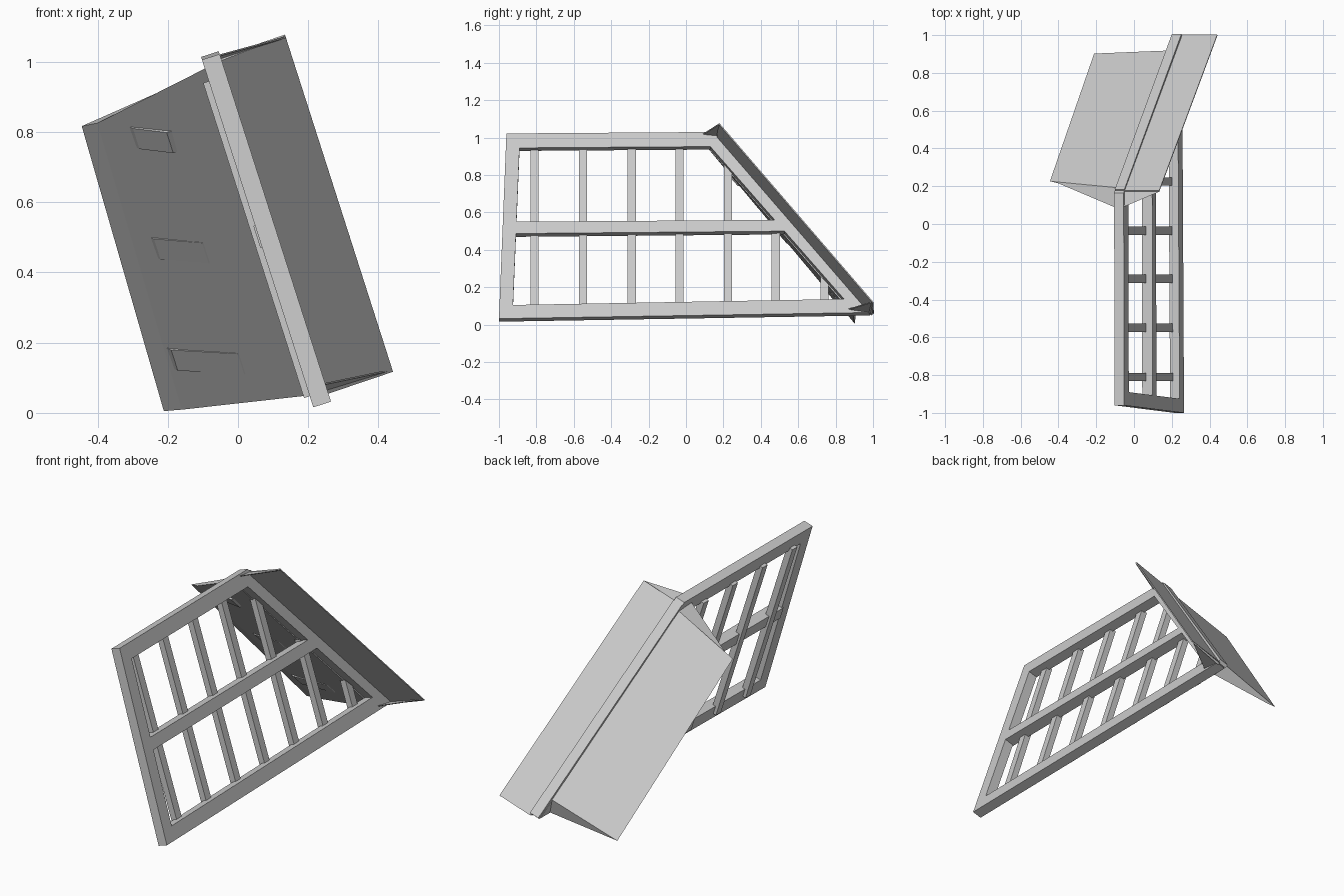
import bpy, bmesh
from mathutils import Vector as V

if "Cube" in bpy.data.objects:
    bpy.data.objects.remove(bpy.data.objects["Cube"])

# Axes of the leaning frame: N = across it, T = down the sloping edge, O = outward from that edge
N, O, T = V((.952, 0, .305)), V((-.195, .77, .61)), V((.235, .64, -.733))


def on_frame(y, z, n):
    return V(((n - .305 * z) / .952, y, z))


def on_slope(n, o, t):
    return N * n + O * o + T * t


def loft(name, first, second):
    """Solid between two matching outlines."""
    bm = bmesh.new()
    a = [bm.verts.new(p) for p in first]
    b = [bm.verts.new(p) for p in second]
    k = len(a)
    bm.faces.new(a)
    bm.faces.new(b[::-1])
    for i in range(k):
        j = (i + 1) % k
        bm.faces.new((a[i], b[i], b[j], a[j]))
    bmesh.ops.recalc_face_normals(bm, faces=bm.faces)
    me = bpy.data.meshes.new(name)
    bm.to_mesh(me)
    bm.free()
    ob = bpy.data.objects.new(name, me)
    bpy.context.collection.objects.link(ob)
    return ob


def frame_part(name, yz, n0, n1):
    """Outline is given on the outer face, then sunk to the back face."""
    f = [on_frame(y, z, n1) for y, z in yz]
    return loft(name, f, [p - N * (n1 - n0) for p in f])


# Mitred outer frame
outer = [(-1, .032), (-.96, 1.022), (.165, 1.03), (.985, .065)]
inner = [(-.925, .105), (-.89, .945), (.13, .952), (.845, .137)]
for i, name in enumerate(("front_post", "top_rail", "sloping_rail", "bottom_rail")):
    j = (i + 1) % 4
    frame_part(name, [outer[i], outer[j], inner[j], inner[i]], .209, .262)

# Raised cap along the sloping rail
cap = [on_slope(n, o, -.64) for n, o in ((.209, .75), (.209, .77), (.262, .77), (.262, .75))]
loft("sloping_cap", cap, [p + T * 1.285 for p in cap])

# Middle rail
frame_part("middle_rail", [(-.915, .487), (-.915, .55), (.5, .56), (.54, .5)], .204, .262)

# Upright bars, set towards the back face of the frame
for y, top in ((-.81, .95), (-.55, .95), (-.29, .95), (-.035, .95),
               (.225, .87), (.48, .56), (.74, .26)):
    low = .05 + .015 * (y + 1)
    drop = .045 if y > .1 else 0
    frame_part("upright_bar", [(y - .022, low), (y - .022, top),
                               (y + .022, top - drop), (y + .022, low)], .192, .226)

# Wide wedge-shaped wing behind the sloping rail
loft("wide_wing",
     [on_slope(-.175, .757, -.557), on_slope(.21, .757, -.61),
      on_slope(.21, .68, -.685), on_slope(-.13, .745, -.56)],
     [on_slope(-.2, .737, .523), on_slope(.21, .752, .53),
      on_slope(.21, .68, .585), on_slope(-.15, .727, .53)])

# Narrow wing plate, slightly thicker at the rail
loft("narrow_wing",
     [on_slope(.255, .762, -.64), on_slope(.456, .766, -.643),
      on_slope(.456, .76, -.643), on_slope(.255, .745, -.64)],
     [on_slope(.255, .757, .65), on_slope(.456, .757, .655),
      on_slope(.456, .751, .655), on_slope(.255, .74, .65)])

# Triangular end gussets of the narrow wing
for z, y, t, d in ((1.02, .09, -.643, 1), (.08, .87, .655, -1)):
    g = [on_slope(.258, .757, t), on_slope(.456, .757, t), on_frame(y, z, .258)]
    loft("end_gusset", g, [p + T * .006 * d for p in g])

# Bracket blocks just showing through the underside of the wide wing
for t, n in ((-.53, -.058), (-.117, -.097), (.294, -.147)):
    block = [on_slope(x, o, t + .4 * (x - n)) for x, o in
             ((n, .738), (n + .02, .72), (.05, .699), (.07, .707), (.19, .745), (.17, .748))]
    loft("bracket_block", block, [p + T * .08 for p in block])
